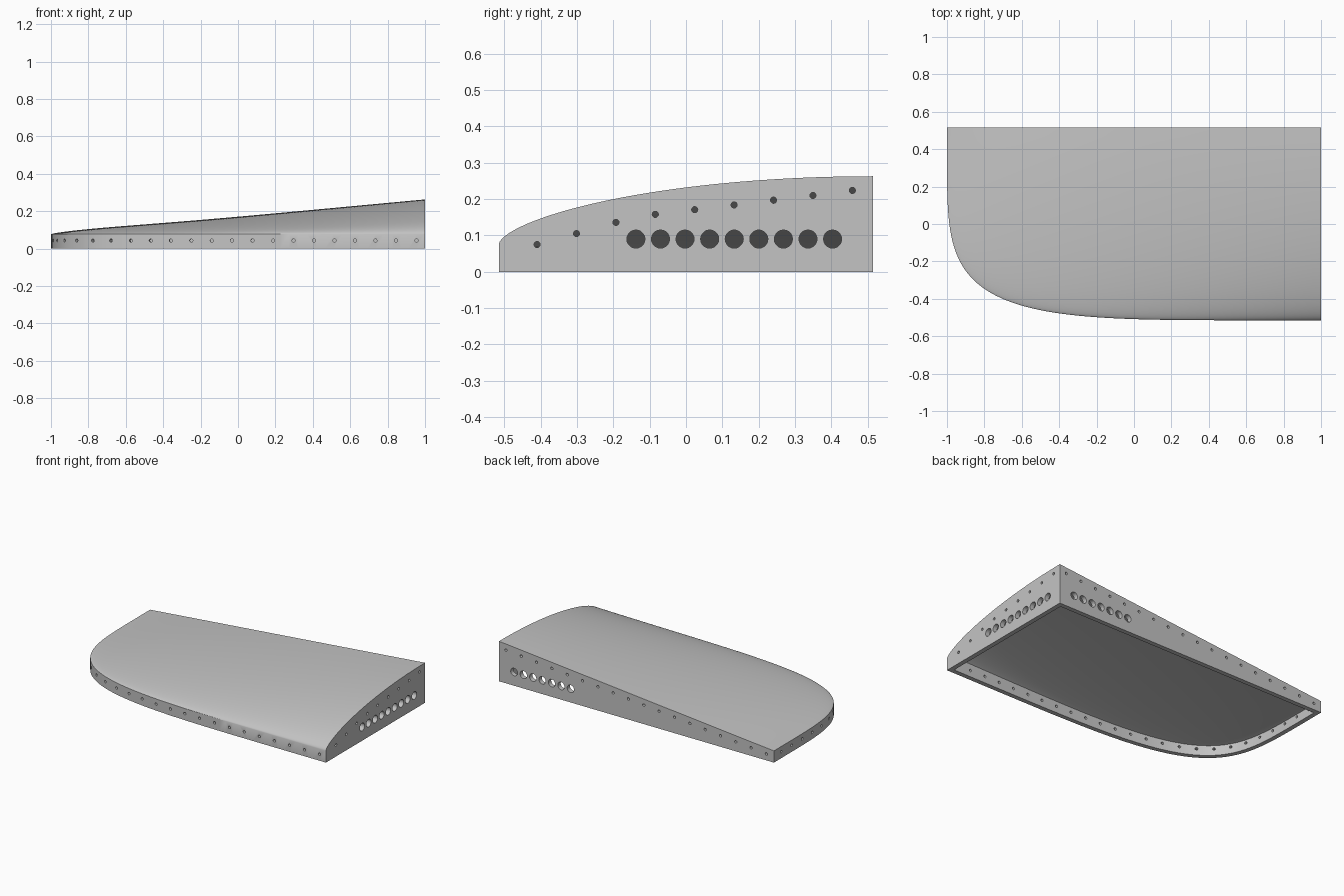
import bpy, bmesh, math
from mathutils import Matrix, Vector

cube = bpy.data.objects.get("Cube")
if cube:
    bpy.data.objects.remove(cube, do_unlink=True)

HALF_X, HALF_Y = 1.0, 0.515
RIM, RISE = 0.077, 0.186      # height of the low edge, extra height at the tall end
WALL, SKIN = 0.03, 0.02
POWER = 5                     # squareness of the rounded plan corner


def outline(phi, inset=0.0):
    """Point on the rounded plan edge, from the back tip to the front of the tall end."""
    c, s = math.cos(phi), math.sin(phi)
    r = (abs(c) ** POWER + abs(s) ** POWER) ** (-1 / POWER)
    hx, hy = HALF_X - inset, HALF_Y - inset
    return Vector((hx - 2 * hx * r * c, hy - 2 * hy * r * s, 0))


def crown(t):
    return max(0.0, 1 - (1 - t) ** 2) ** 0.63


def new_object(name, bm):
    bmesh.ops.recalc_face_normals(bm, faces=bm.faces)
    mesh = bpy.data.meshes.new(name)
    bm.to_mesh(mesh)
    bm.free()
    ob = bpy.data.objects.new(name, mesh)
    bpy.context.collection.objects.link(ob)
    return ob


def lofted_body(name, inset, drop, floor, cols=72, rows=36):
    """Closed body: crowned roof lofted from the rounded edge to the straight back."""
    bm = bmesh.new()
    grid = []
    for i in range(cols + 1):
        phi = math.pi / 2 * i / cols
        p = outline(phi, inset)
        hx = HALF_X - inset
        q = Vector((hx - 2 * hx * math.cos(phi), HALF_Y - inset, 0))
        span = (q - p).length
        line = []
        for j in range(rows + 1):
            s = (j / rows) ** 1.7
            co = p.lerp(q, s)
            t = (s * span + inset) / (span + 2 * inset) if span + inset > 1e-6 else 0
            co.z = RIM - drop + RISE * (q.x + 1) / 2 * crown(t)
            line.append(bm.verts.new(co))
        grid.append(line)
    for a, b in zip(grid, grid[1:]):
        for j in range(rows):
            bm.faces.new((a[j], b[j], b[j + 1], a[j + 1]))
    bmesh.ops.remove_doubles(bm, verts=bm.verts, dist=1e-5)
    # Drop the walls and close the bottom
    edge = [e for e in bm.edges if e.is_boundary]
    ext = bmesh.ops.extrude_edge_only(bm, edges=edge)["geom"]
    for v in ext:
        if isinstance(v, bmesh.types.BMVert):
            v.co.z = floor
    bmesh.ops.holes_fill(bm, edges=[e for e in bm.edges if e.is_boundary], sides=0)
    return new_object(name, bm)


def add_hole(bm, centre, normal, radius):
    turn = Vector(normal).to_track_quat('Z', 'Y').to_matrix().to_4x4()
    bmesh.ops.create_cone(bm, cap_ends=True, segments=20, radius1=radius, radius2=radius,
                          depth=0.09, matrix=Matrix.Translation(centre) @ turn)


def carve(target, cutter):
    mod = target.modifiers.new("carve", 'BOOLEAN')
    mod.operation, mod.solver, mod.object = 'DIFFERENCE', 'EXACT', cutter
    cutter.hide_render = True
    bpy.context.view_layer.objects.active = target
    bpy.ops.object.modifier_apply(modifier=mod.name)
    bpy.data.objects.remove(cutter, do_unlink=True)


# Hollow shell, open below
shell = lofted_body("wing_tip_shell", 0.0, 0.0, 0.0)
carve(shell, lofted_body("hollow_cutter", WALL, SKIN, -0.1))

holes = bmesh.new()
BIG, SMALL, STEP = 0.025, 0.0085, 0.1095

# Large lightening holes in the tall end and the back
for i in range(9):
    add_hole(holes, (HALF_X, -0.138 + 0.0677 * i, 0.09), (1, 0, 0), BIG)
for i in range(7):
    add_hole(holes, (0.89 - 0.0685 * i, HALF_Y, 0.09), (0, 1, 0), BIG)

# Rivet holes below the roof line on the tall end
for i, z in enumerate((0.075, 0.105, 0.136, 0.158, 0.171, 0.184, 0.197, 0.21, 0.224)):
    add_hole(holes, (HALF_X, -0.41 + 0.1085 * i, z), (1, 0, 0), SMALL)

# Rivet holes along the sloping back
for i in range(18):
    x = 0.95 - 0.1115 * i
    add_hole(holes, (x, HALF_Y, RIM + RISE * (x + 1) / 2 - 0.04), (0, 1, 0), SMALL)

# Rivet holes evenly spaced around the curved edge
path = [outline(math.pi / 2 * (1 - k / 1500)) for k in range(1501)]
travelled, target = 0.0, 0.045
for a, b in zip(path, path[1:]):
    travelled += (b - a).length
    if travelled >= target and b.y < HALF_Y - 0.05:
        d = (b - a).normalized()
        add_hole(holes, (b.x, b.y, 0.043), (d.y, -d.x, 0), SMALL)
        target += STEP
carve(shell, new_object("hole_cutter", holes))

# Plain grey metal
grey = bpy.data.materials.new("plain_grey")
grey.use_nodes = True
colour = (0.55, 0.55, 0.55, 1)
grey.diffuse_color = colour
grey.node_tree.nodes["Principled BSDF"].inputs["Base Color"].default_value = colour
shell.data.materials.clear()
shell.data.materials.append(grey)

bpy.ops.object.select_all(action='DESELECT')
shell.select_set(True)
bpy.context.view_layer.objects.active = shell
bpy.ops.object.shade_smooth_by_angle(angle=math.radians(30))
